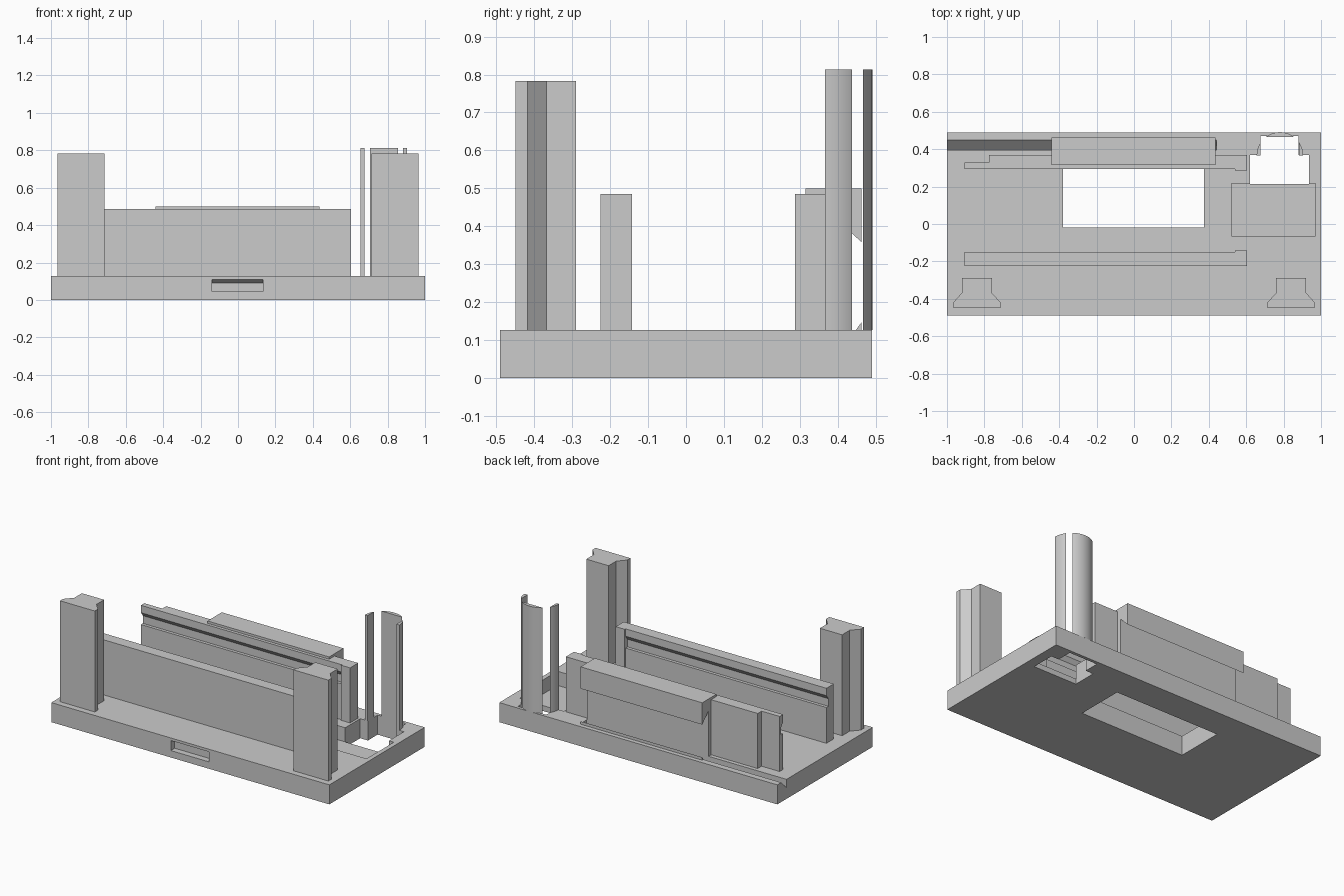
import bpy, bmesh
from mathutils import Vector

cube = bpy.data.objects.get("Cube")
if cube:
    bpy.data.objects.remove(cube, do_unlink=True)

grey = bpy.data.materials.new("plain_grey")
grey.use_nodes = True
colour = (0.6, 0.6, 0.6, 1)
grey.diffuse_color = colour
grey.node_tree.nodes["Principled BSDF"].inputs["Base Color"].default_value = colour

DECK, WALL_TOP = 0.127, 0.485


def prism(name, profile, start, end, axis="Z"):
    """Extrude a profile along Z (x, y points) or along X (y, z points)."""
    bm = bmesh.new()
    place = (lambda p: (p[0], p[1], start)) if axis == "Z" else (lambda p: (start, *p))
    face = bm.faces.new([bm.verts.new(place(p)) for p in profile])
    moved = bmesh.ops.extrude_face_region(bm, geom=[face])["geom"]
    shift = Vector((0, 0, end - start) if axis == "Z" else (end - start, 0, 0))
    bmesh.ops.translate(bm, vec=shift, verts=[v for v in moved if isinstance(v, bmesh.types.BMVert)])
    bmesh.ops.recalc_face_normals(bm, faces=bm.faces)
    mesh = bpy.data.meshes.new(name)
    bm.to_mesh(mesh)
    bm.free()
    mesh.materials.append(grey)
    obj = bpy.data.objects.new(name, mesh)
    bpy.context.collection.objects.link(obj)
    return obj


def box(name, x0, x1, y0, y1, z0, z1):
    return prism(name, [(x0, y0), (x1, y0), (x1, y1), (x0, y1)], z0, z1)


def cut(target, cutter):
    cutter.hide_render = True
    mod = target.modifiers.new("cut", "BOOLEAN")
    mod.operation, mod.solver, mod.object = "DIFFERENCE", "EXACT", cutter
    bpy.context.view_layer.objects.active = target
    bpy.ops.object.modifier_apply(modifier=mod.name)
    bpy.data.objects.remove(cutter, do_unlink=True)


# Base plate with its openings, recess, front slot and rear dovetail groove
base = box("base_plate", -1, 1, -0.49, 0.49, 0, DECK)
cut(base, box("window_cutter", -0.38, 0.375, -0.02, 0.295, -0.1, 0.3))
cut(base, prism("stepped_cutter", [(0.62, 0.215), (0.935, 0.215), (0.935, 0.37), (0.88, 0.37),
                                   (0.88, 0.47), (0.675, 0.47), (0.675, 0.37), (0.62, 0.37)], -0.1, 0.3))
cut(base, box("recess_cutter", 0.52, 0.97, -0.065, 0.216, 0.035, 0.3))
cut(base, prism("slot_cutter", [(-0.51, 0.045), (-0.45, 0.045), (-0.45, 0.09), (-0.51, 0.12)],
                -0.14, 0.135, "X"))
cut(base, prism("groove_cutter", [(0.396, 0.2), (0.396, 0.073), (0.45, DECK), (0.523, 0.2)],
                -1.1, 0.44, "X"))

# Front corner pillars
half = [(0.715, -0.45), (0.965, -0.45), (0.965, -0.418), (0.92, -0.368),
        (0.92, -0.29), (0.76, -0.29), (0.76, -0.368), (0.715, -0.418)]
for side, label in ((1, "left"), (-1, "right")):
    prism(label + "_pillar", [(side * x, y) for x, y in half], DECK, 0.783)


# Walls with a slide groove on the inner face and a stop at one end
def grooved_wall(name, inner, outer):
    s = 1 if inner > outer else -1
    deep = inner - s * 0.02
    prism(name, [(outer, DECK), (inner, DECK), (inner, 0.36), (deep, 0.36), (deep, 0.41),
                 (inner, 0.437), (inner, WALL_TOP), (outer, WALL_TOP)], -0.905, 0.54, "X")
    lo, hi = sorted((outer, inner + s * 0.008))
    box(name + "_stop", 0.54, 0.605, lo, hi, DECK, WALL_TOP)


grooved_wall("front_wall", -0.15, -0.225)
grooved_wall("back_wall", 0.295, 0.33)
box("back_wall_outer_layer", -0.775, 0.605, 0.33, 0.37, DECK, WALL_TOP)

# Rear clip channel: backing, hooked cover and lower lip
box("clip_backing", -0.44, 0.435, 0.37, 0.396, DECK, WALL_TOP)
prism("clip_hook", [(0.315, WALL_TOP), (0.396, WALL_TOP), (0.396, 0.423), (0.462, 0.358),
                    (0.462, 0.5), (0.315, 0.5)], -0.44, 0.435, "X")
prism("clip_lower_lip", [(0.448, DECK), (0.462, DECK), (0.462, 0.146)], -0.44, 0.435, "X")

# Round socket: half cylinder split into three blades by a square bore
bpy.ops.mesh.primitive_cylinder_add(vertices=96, radius=0.124, depth=0.813 - DECK,
                                    location=(0.78, 0.367, (0.813 + DECK) / 2))
socket = bpy.context.object
socket.name = "round_socket"
socket.data.materials.clear()
socket.data.materials.append(grey)
cut(socket, box("front_half_cutter", 0.5, 1.1, 0.1, 0.367, 0, 1))
cut(socket, box("bore_cutter", 0.675, 0.882, 0.3, 0.466, 0, 1))
bpy.ops.object.select_all(action="DESELECT")
socket.select_set(True)
bpy.context.view_layer.objects.active = socket
bpy.ops.object.shade_smooth_by_angle()
